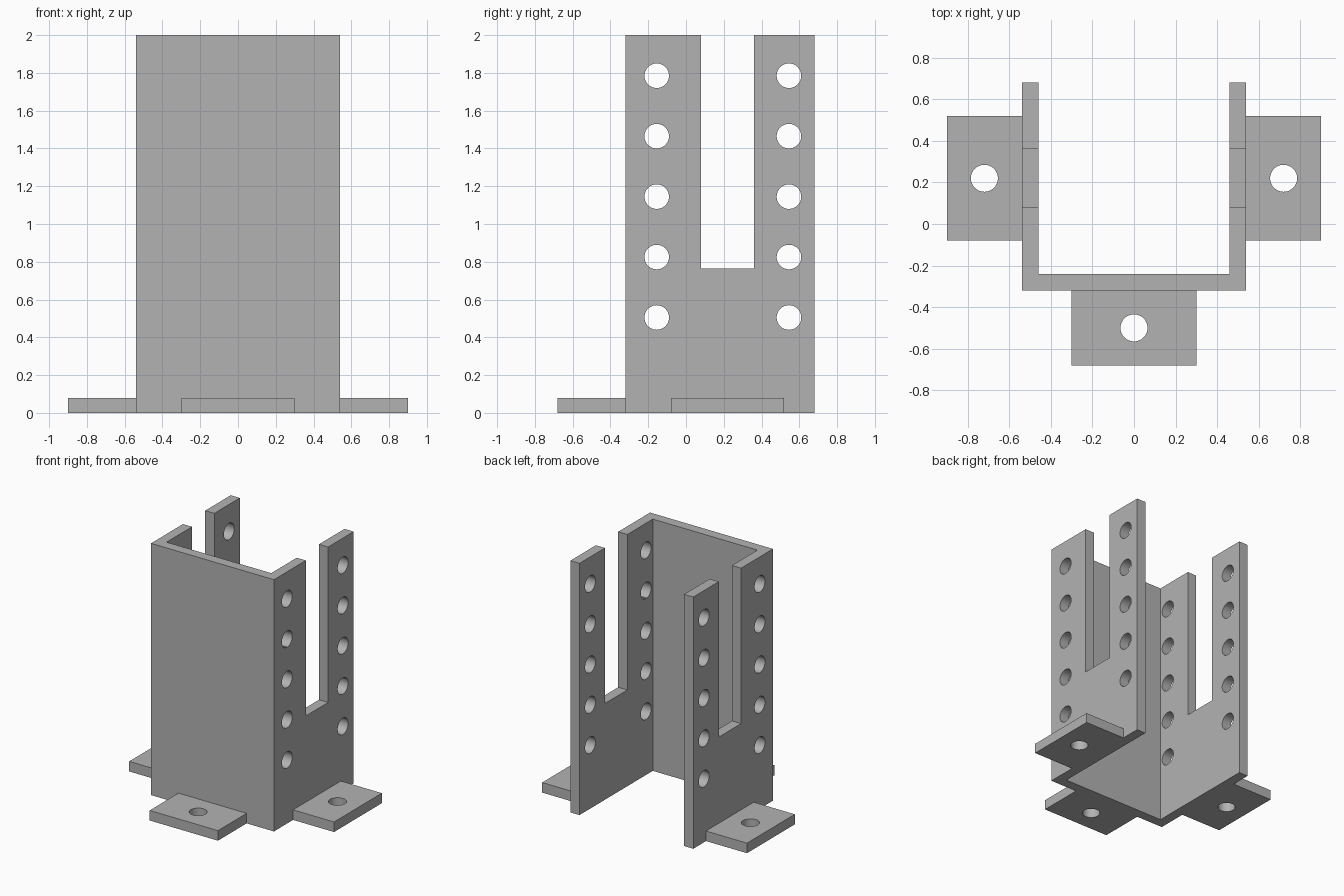
import bpy
import bmesh
from math import pi
from mathutils import Matrix, Vector

cube = bpy.data.objects.get("Cube")
if cube:
    bpy.data.objects.remove(cube, do_unlink=True)

steel = bpy.data.materials.new("grey steel")
steel.use_nodes = True
grey = (0.45, 0.45, 0.45, 1)
steel.diffuse_color = grey
steel.node_tree.nodes["Principled BSDF"].inputs["Base Color"].default_value = grey


def add_object(name, bm):
    mesh = bpy.data.meshes.new(name)
    bm.to_mesh(mesh)
    bm.free()
    mesh.materials.append(steel)
    obj = bpy.data.objects.new(name, mesh)
    bpy.context.collection.objects.link(obj)
    return obj


def box(name, low, high):
    low, high = Vector(low), Vector(high)
    bm = bmesh.new()
    place = Matrix.Translation((low + high) / 2) @ Matrix.Diagonal((high - low).to_4d())
    bmesh.ops.create_cube(bm, size=1, matrix=place)
    return add_object(name, bm)


def cylinder(name, centre, radius, length, axis="Z"):
    turn = Matrix.Rotation(pi / 2, 4, "Y") if axis == "X" else Matrix.Identity(4)
    bm = bmesh.new()
    bmesh.ops.create_cone(bm, cap_ends=True, segments=48, radius1=radius,
                          radius2=radius, depth=length,
                          matrix=Matrix.Translation(centre) @ turn)
    for face in bm.faces:
        face.smooth = len(face.verts) == 4
    return add_object(name, bm)


def cut(obj, cutters):
    """Subtract the cutters, bake the result and remove the helpers."""
    for cutter in cutters:
        cutter.hide_render = True
        mod = obj.modifiers.new("cut", "BOOLEAN")
        mod.operation = "DIFFERENCE"
        mod.solver = "EXACT"
        mod.object = cutter
    graph = bpy.context.evaluated_depsgraph_get()
    baked = bpy.data.meshes.new_from_object(obj.evaluated_get(graph))
    obj.modifiers.clear()
    obj.data = baked
    for cutter in cutters:
        bpy.data.objects.remove(cutter, do_unlink=True)
    bpy.ops.object.select_all(action="DESELECT")
    obj.select_set(True)
    bpy.context.view_layer.objects.active = obj
    bpy.ops.object.shade_smooth_by_angle()


# U-shaped channel: open at the back, top and bottom, slotted and drilled sides
channel = box("channel", (-0.54, -0.32, 0), (0.54, 0.68, 2))
cutters = [box("cavity", (-0.46, -0.24, -1), (0.46, 1, 3)),
           box("side_slot", (-1, 0.08, 0.765), (1, 0.36, 3))]
for y in (-0.155, 0.545):
    for row in range(5):
        cutters.append(cylinder("side_hole", (0, y, 0.505 + 0.32 * row), 0.065, 2, "X"))
cut(channel, cutters)

# Three drilled mounting feet
feet = {
    "front_foot": ((-0.3, -0.68), (0.3, -0.32), (0, -0.5)),
    "left_foot": ((0.54, -0.08), (0.9, 0.52), (0.72, 0.22)),
    "right_foot": ((-0.9, -0.08), (-0.54, 0.52), (-0.72, 0.22)),
}
for name, (low, high, hole) in feet.items():
    foot = box(name, (*low, 0), (*high, 0.08))
    cut(foot, [cylinder("foot_hole", (*hole, 0.04), 0.065, 1)])
